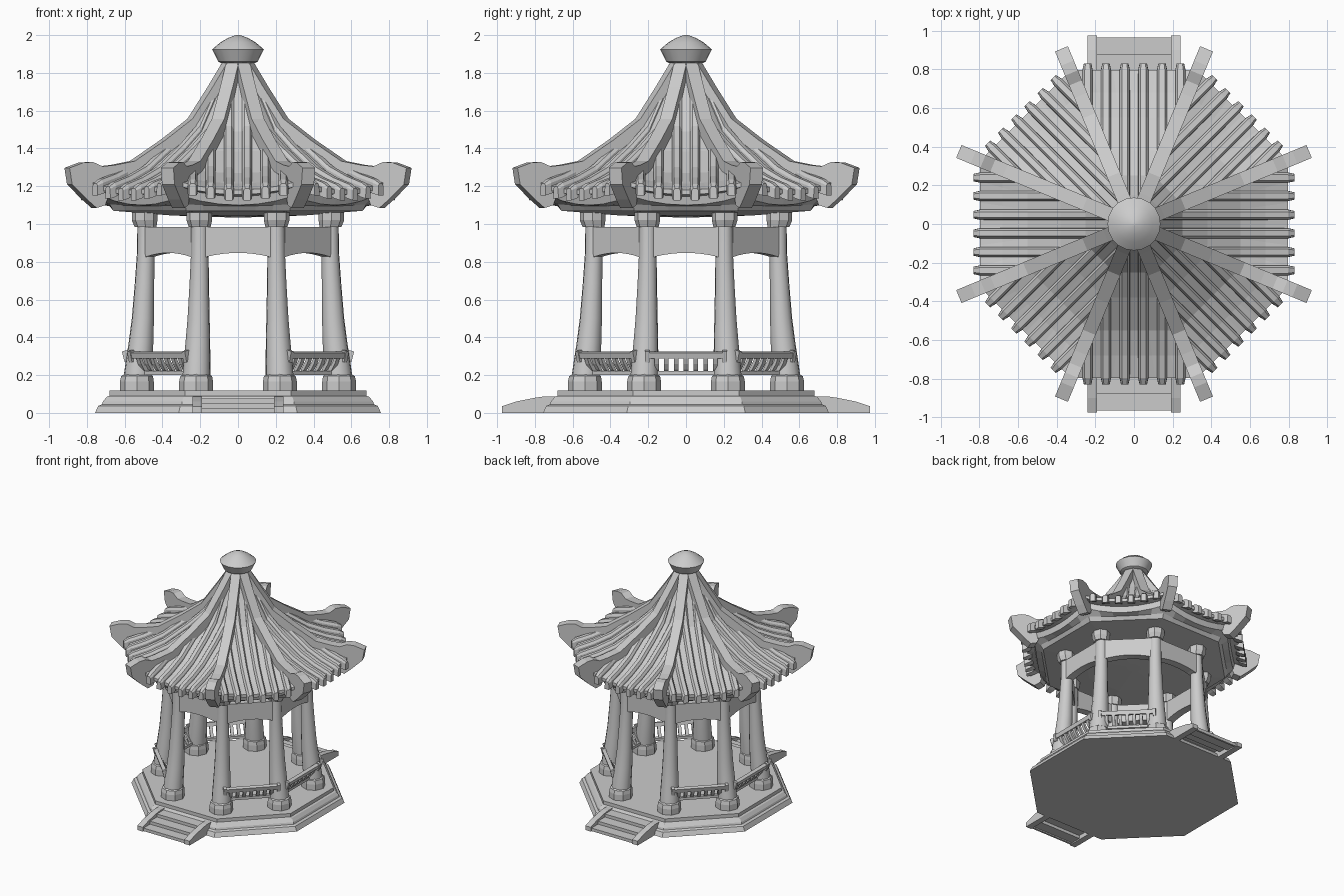
import bpy, bmesh, math
from mathutils import Matrix, Vector

if "Cube" in bpy.data.objects:
    bpy.data.objects.remove(bpy.data.objects["Cube"])

TAN = math.tan(math.pi / 8)
COS = math.cos(math.pi / 8)


def make(name, verts, faces, angle=0.0, smooth=False):
    """Mesh built in a local frame (x = outward), turned about z by angle."""
    me = bpy.data.meshes.new(name)
    me.from_pydata([Vector(v) for v in verts], [], faces)
    me.transform(Matrix.Rotation(angle, 4, 'Z'))
    bm = bmesh.new()
    bm.from_mesh(me)
    bmesh.ops.recalc_face_normals(bm, faces=bm.faces)
    bm.to_mesh(me)
    bm.free()
    ob = bpy.data.objects.new(name, me)
    bpy.context.collection.objects.link(ob)
    if smooth:
        bpy.ops.object.select_all(action='DESELECT')
        bpy.context.view_layer.objects.active = ob
        ob.select_set(True)
        bpy.ops.object.shade_smooth_by_angle(angle=math.radians(35))
    return ob


def loft(name, rings, angle=0.0, smooth=False):
    """Skin equal-length closed rings and cap both ends."""
    n = len(rings[0])
    faces = [(i * n + j, i * n + (j + 1) % n, (i + 1) * n + (j + 1) % n, (i + 1) * n + j)
             for i in range(len(rings) - 1) for j in range(n)]
    faces += [tuple(range(n)), tuple(range((len(rings) - 1) * n, len(rings) * n))]
    return make(name, [v for r in rings for v in r], faces, angle, smooth)


def circle(cx, r, z, n, phase=0.0):
    return [(cx + r * math.cos(phase + 2 * math.pi * i / n),
             r * math.sin(phase + 2 * math.pi * i / n), z) for i in range(n)]


def prism(name, poly, width, angle=0.0, s=0.0):
    """Extrude a (radius, z) outline sideways by width, centred on offset s."""
    return loft(name, [[(r, s + d, z) for r, z in poly] for d in (-width / 2, width / 2)], angle)


# stepped octagonal base
base = [(.757, 0), (.74, .037), (.72, .045), (.715, .06), (.695, .085), (.68, .09), (.68, .118)]
loft("base", [circle(0, a / COS, z, 8, math.pi / 8) for a, z in base])

# entrance steps (thin treads, open below) with side walls, front and back
for ang in (-math.pi / 2, math.pi / 2):
    prism("steps", [(.965, 0), (.965, .025), (.88, .025), (.88, .05), (.79, .05), (.79, .075),
                    (.68, .075), (.68, .06), (.775, .06), (.775, .035), (.865, .035),
                    (.865, .01), (.95, .01), (.95, 0)], .40, ang)
    for s in (-.215, .215):
        prism("step_side_wall", [(.70, 0), (.975, 0), (.975, .035), (.90, .06), (.80, .08),
                                 (.75, .087), (.66, .087)], .05, ang, s)

# leaning tapered columns with foot and capital: (centre radius, radius, z)
foot = [(.58, .09, .118), (.58, .09, .165), (.578, .084, .195), (.576, .07, .205)]
column = [(.575, .074, .2), (.566, .071, .28), (.556, .066, .37), (.545, .059, .50),
          (.536, .052, .68), (.529, .047, .84), (.527, .046, 1.0)]
capital = [(.53, .058, .985), (.532, .062, 1.0), (.535, .068, 1.02), (.535, .068, 1.06)]
for k in range(8):
    hip = math.pi / 8 + k * math.pi / 4
    loft("column_foot", [circle(c, r, z, 8, math.pi / 8) for c, r, z in foot], hip)
    loft("column", [circle(c, r, z, 12) for c, r, z in column], hip, True)
    loft("capital", [circle(c, r, z, 8, math.pi / 8) for c, r, z in capital], hip)

# arched beams between columns
for k in range(8):
    rings = []
    for i in range(9):
        u = -1 + i / 4
        low = .825 + .022 * (1 - u * u)
        rings.append([(a, u * .172, z) for a, z in
                      ((.46, low), (.523, low), (.523, .985), (.46, .985))])
    loft("arched_beam", rings, k * math.pi / 4)

# railings on the six closed sides
for k in (0, 1, 3, 4, 5, 7):
    ang = k * math.pi / 4
    prism("bottom_rail", [(.52, .2), (.55, .2), (.55, .222), (.52, .222)], .37, ang)
    prism("top_rail", [(.572, .295), (.60, .288), (.608, .318), (.58, .325)], .43, ang)
    for s in (-.205, .205):
        prism("rail_end", [(.565, .275), (.60, .268), (.615, .325), (.585, .333)], .022, ang, s)
    for i in range(7):
        prism("baluster", [(.527, .215), (.543, .215), (.56, .23), (.582, .26), (.597, .295),
                           (.58, .30), (.567, .275), (.548, .248)], .024, ang, (i - 3) * .052)

# roof shell: mid-face profile, eaves lifted toward the corners
top = [(.06, 1.83), (.10, 1.75), (.15, 1.655), (.25, 1.49), (.38, 1.385), (.55, 1.27),
       (.68, 1.215), (.795, 1.18)]
under = [(.795, 1.155, .05), (.735, 1.145, .05), (.725, 1.10, .05), (.68, 1.095, .01),
         (.66, 1.07, 0), (.35, 1.045, 0), (.05, 1.035, 0)]


def lift(a):
    return .05 * max(0, (a - .25) / .55) ** 2


def roof_z(a, u):
    for (a0, z0), (a1, z1) in zip(top, top[1:]):
        if a <= a1 or a1 == .795:
            return z0 + (z1 - z0) * (a - a0) / (a1 - a0) + lift(a) * u * u


def roof_ring(a, z, rise):
    pts = []
    for k in range(8):
        for i in range(6):
            u = -1 + i / 3
            p = Vector((a, a * TAN * u, z + rise * u * u))
            pts.append(Matrix.Rotation(k * math.pi / 4, 3, 'Z') @ p)
    return pts


loft("roof_shell", [roof_ring(a, z, lift(a)) for a, z in top] + [roof_ring(*p) for p in under])

# tile rolls running down each face, with tapered drop ends
for k in range(8):
    for s in (-.24, -.145, -.048, .048, .145, .24):
        start = abs(s) / TAN
        path = [start] + [a for a, _ in top if a > start + .02] + [.83]
        rings = []
        for a in path:
            z = roof_z(a, s / (a * TAN))
            drop = -.045 if a > .78 else -.02
            w, h = (.019, .018) if a > .8 else (.027, .03)
            rings.append([(a, s + x, z + y) for x, y in
                          ((-w, drop), (w, drop), (w * .95, h * .4), (w * .55, h),
                           (-w * .55, h), (-w * .95, h * .4))])
        loft("tile_roll", rings, k * math.pi / 4)

# hip ridges with upturned ends
ridge = [(.04, 1.89), (.075, 1.857), (.16, 1.725), (.275, 1.557), (.43, 1.445), (.606, 1.333),
         (.72, 1.312), (.79, 1.305), (.845, 1.328), (.90, 1.325), (.98, 1.297), (.965, 1.21),
         (.88, 1.13), (.825, 1.085), (.775, 1.10), (.74, 1.19), (.60, 1.24), (.43, 1.33),
         (.275, 1.45), (.16, 1.59), (.04, 1.79)]
for k in range(8):
    prism("hip_ridge", ridge, .072, math.pi / 8 + k * math.pi / 4)

# finial
finial = [(.09, 1.852), (.105, 1.86), (.137, 1.925), (.095, 1.96), (.055, 1.984), (.012, 2.0)]
loft("finial", [circle(0, r, z, 20) for r, z in finial], 0, True)
